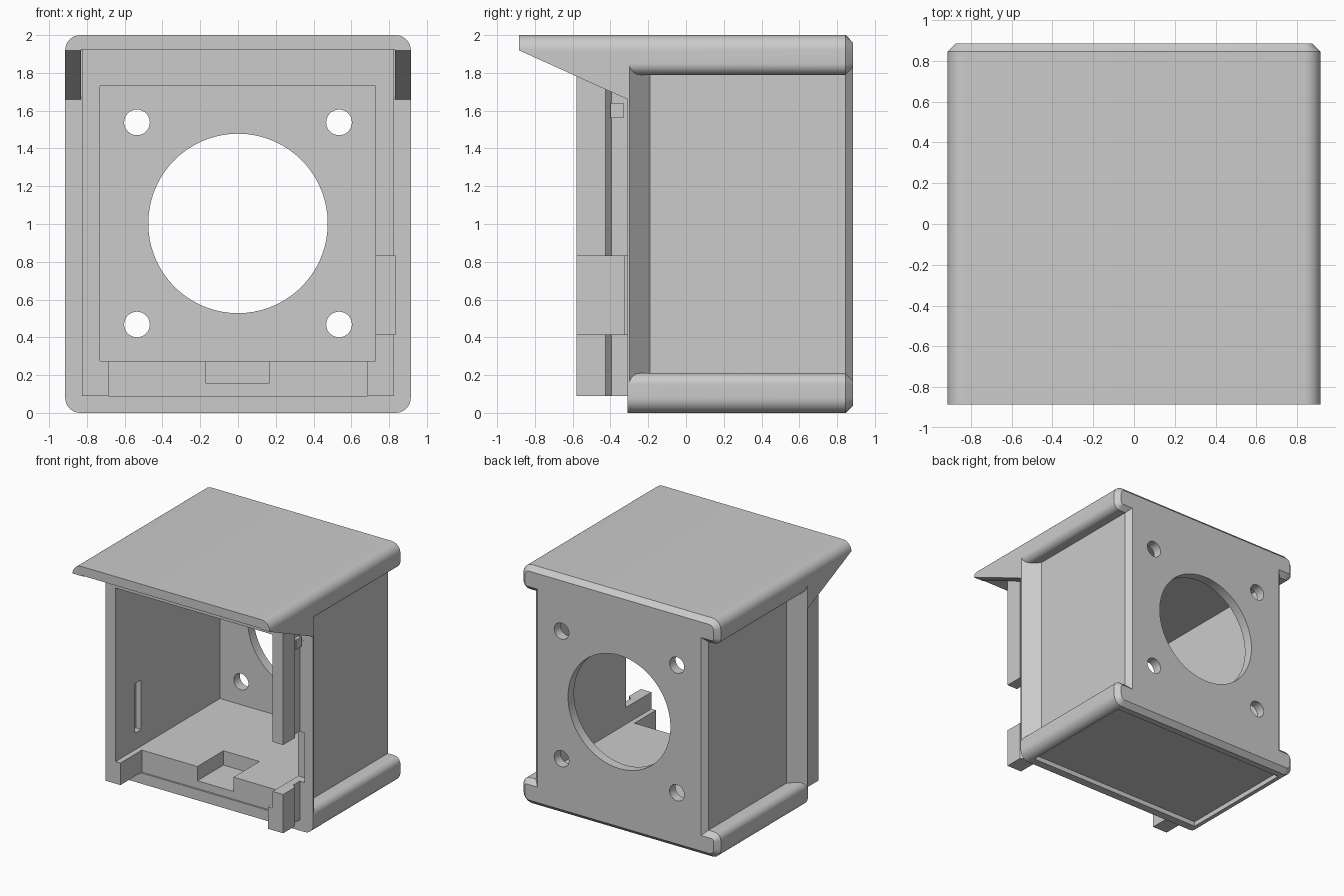
import bpy, bmesh, math
from mathutils import Vector

cube = bpy.data.objects.get("Cube")
if cube:
    bpy.data.objects.remove(cube, do_unlink=True)

grey = bpy.data.materials.new("plain grey")
grey.use_nodes = True
COLOUR = (0.6, 0.6, 0.6, 1)
grey.diffuse_color = COLOUR
grey.node_tree.nodes["Principled BSDF"].inputs["Base Color"].default_value = COLOUR


def prism(name, points, axis, start, end, back_chamfer=0):
    """Extrude a closed 2D outline along x, y or z."""
    place = {"x": lambda a, b, c: (c, a, b),
             "y": lambda a, b, c: (a, c, b),
             "z": lambda a, b, c: (a, b, c)}[axis]
    bm = bmesh.new()
    rings = [[bm.verts.new(place(a, b, c)) for a, b in points] for c in (start, end)]
    count = len(points)
    for i in range(count):
        j = (i + 1) % count
        bm.faces.new((rings[0][i], rings[0][j], rings[1][j], rings[1][i]))
    bm.faces.new(rings[0])
    back = bm.faces.new(rings[1])
    bmesh.ops.recalc_face_normals(bm, faces=bm.faces)
    if back_chamfer:
        bmesh.ops.bevel(bm, geom=list(back.edges), offset=back_chamfer,
                        segments=1, affect="EDGES")
    mesh = bpy.data.meshes.new(name)
    bm.to_mesh(mesh)
    bm.free()
    mesh.materials.append(grey)
    obj = bpy.data.objects.new(name, mesh)
    bpy.context.collection.objects.link(obj)
    return obj


def box(name, x, y, z):
    return prism(name, [(x[0], y[0]), (x[1], y[0]), (x[1], y[1]), (x[0], y[1])], "z", *z)


def disc(name, x, z, radius, sides):
    turn = [2 * math.pi * i / sides for i in range(sides)]
    return prism(name, [(x + radius * math.cos(t), z + radius * math.sin(t)) for t in turn],
                 "y", 0.7, 1)


def rounded(corners, steps=8):
    """Replace each (a, b, radius) right-angle corner by an arc."""
    result = []
    for i, (a, b, r) in enumerate(corners):
        here = Vector((a, b))
        if not r:
            result.append((a, b))
            continue
        before = (Vector(corners[i - 1][:2]) - here).normalized() * r
        after = (Vector(corners[(i + 1) % len(corners)][:2]) - here).normalized() * r
        centre = here + before + after
        for k in range(steps + 1):
            t = math.pi / 2 * k / steps
            result.append(tuple(centre - after * math.cos(t) - before * math.sin(t)))
    return result


def combine(target, tool, operation):
    """Apply a boolean and discard the tool."""
    tool.hide_render = True
    mod = target.modifiers.new("combine", "BOOLEAN")
    mod.operation, mod.solver, mod.object = operation, "EXACT", tool
    graph = bpy.context.evaluated_depsgraph_get()
    mesh = bpy.data.meshes.new_from_object(target.evaluated_get(graph))
    target.modifiers.clear()
    target.data = mesh
    bpy.data.objects.remove(tool, do_unlink=True)


# Main shell: waisted outline with rounded top and bottom rails
W, WAIST = 0.915, 0.80
right = [(W, 0, .08), (W, .21, .06), (WAIST, .21, 0),
         (WAIST, 1.79, 0), (W, 1.79, .06), (W, 2, .08)]
left = [(-x, z, r) for x, z, r in reversed(right)]
housing = prism("housing", rounded(right + left), "y", -.885, .885, .04)

# Side flanges with a chamfered rear edge
for s in (1, -1):
    outline = [(.75, -.8), (W, -.8), (W, -.3), (WAIST, -.19), (.75, -.19)]
    combine(housing, prism("side_flange", [(s * x, y) for x, y in outline], "z", .1, 1.9), "UNION")

# Sloping cheeks under the hood, open between them
slope = [(-.95, 1.949), (-.31, 1.66), (-.31, -.1), (-.95, -.1)]
combine(housing, prism("hood_slope", slope, "x", -1, 1), "DIFFERENCE")
combine(housing, box("hood_hollow", (-.83, .83), (-.95, -.309), (1.6, 1.925)), "DIFFERENCE")

# Front collar with a retaining groove down each side
half = [(.825, -.58), (.825, -.425), (.79, -.395), (.79, -.25)]
collar = half + [(-x, y) for x, y in reversed(half)]
combine(housing, prism("front_collar", collar, "z", .09, 1.95), "UNION")
for s in (1, -1):
    ends = sorted((s * .76, s * .82))
    combine(housing, box("collar_clip", ends, (-.4, -.33), (1.56, 1.64)), "UNION")

# Inner chamber, floor openings, side slots and underside recess
cuts = {
    "chamber": ((-.73, .727), (-1, .805), (.275, 1.73)),
    "collar_gap": ((-.685, .685), (-.8, -.295), (.09, .4)),
    "floor_notch": ((-.17, .165), (-.6, .05), (.155, .4)),
    "cable_notch": ((.6, .835), (-.8, -.24), (.415, .83)),
    "inner_slot": ((-.78, -.6), (-.325, -.24), (.415, .83)),
    "base_recess": ((-.83, .83), (-.24, .79), (-.1, .04)),
}
for name, size in cuts.items():
    combine(housing, box(name, *size), "DIFFERENCE")

# Rear opening and four screw holes
combine(housing, disc("rear_opening", 0, 1.003, .475, 72), "DIFFERENCE")
for x in (-.535, .535):
    for z in (.468, 1.538):
        combine(housing, disc("screw_hole", x, z, .068, 32), "DIFFERENCE")

bpy.ops.object.select_all(action="DESELECT")
housing.select_set(True)
bpy.context.view_layer.objects.active = housing
bpy.ops.object.shade_smooth_by_angle(angle=math.radians(30))
